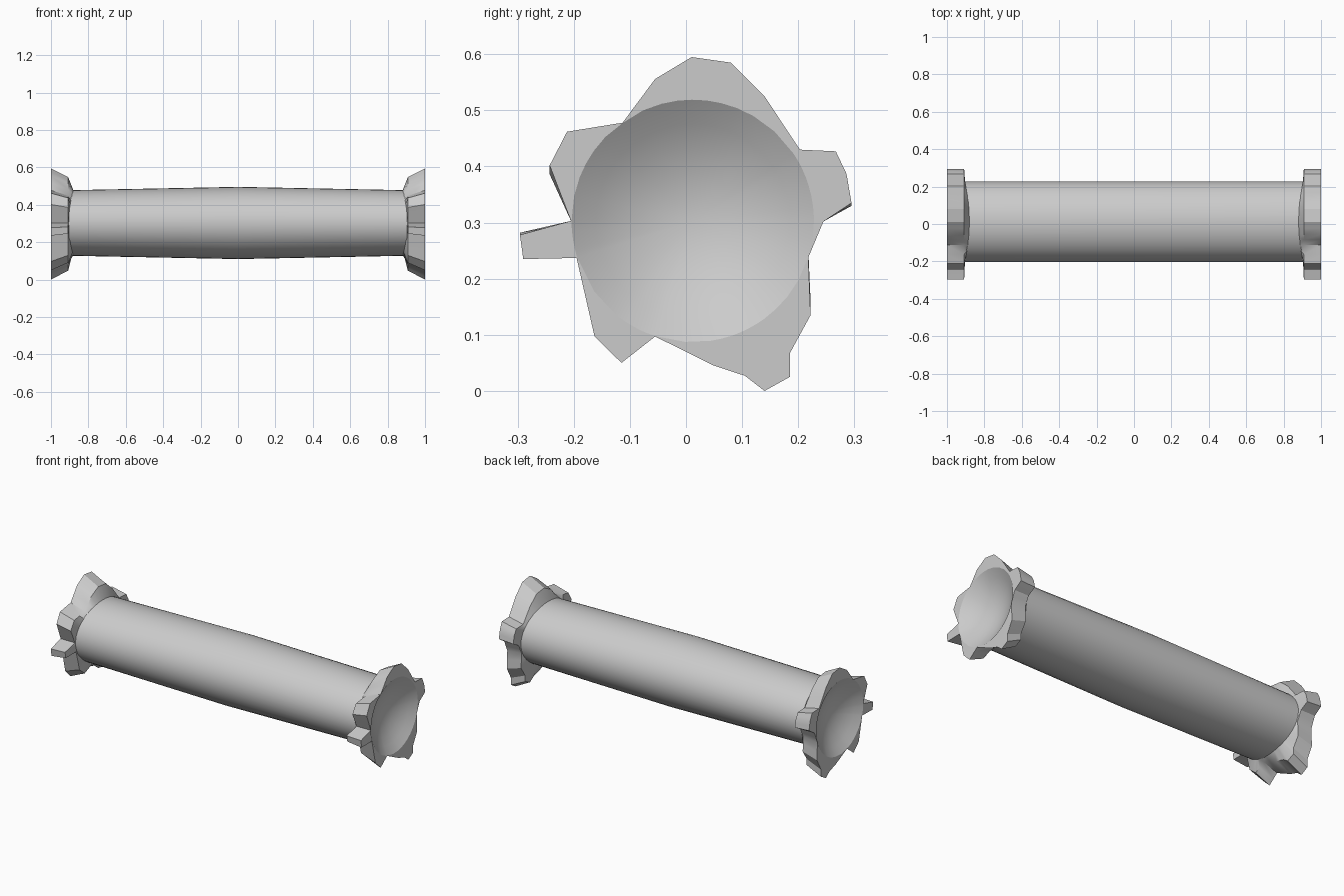
import bpy, bmesh
from math import sin, cos, pi, atan2, hypot

if "Cube" in bpy.data.objects:
    bpy.data.objects.remove(bpy.data.objects["Cube"])

CY, CZ, R = 0.012, 0.303, 0.216      # tube axis and radius

# ragged outline of the torn cuff (y, z), clockwise from the top
OUTLINE = [(0.01, 0.595), (0.08, 0.585), (0.14, 0.525), (0.203, 0.43), (0.267, 0.427),
           (0.286, 0.387), (0.295, 0.335), (0.245, 0.302), (0.218, 0.238), (0.222, 0.135),
           (0.185, 0.067), (0.185, 0.025), (0.14, 0.0), (0.105, 0.027), (0.05, 0.045),
           (-0.055, 0.097), (-0.115, 0.05), (-0.163, 0.097), (-0.195, 0.237), (-0.29, 0.235),
           (-0.296, 0.278), (-0.205, 0.303), (-0.243, 0.402), (-0.212, 0.462),
           (-0.113, 0.478), (-0.055, 0.556)]


def loft(name, rings, tip=None, angle=30):
    """Skin a list of point rings; optionally close the last ring to a tip."""
    bm = bmesh.new()
    loops = [[bm.verts.new(p) for p in ring] for ring in rings]
    n = len(loops[0])
    for a, b in zip(loops, loops[1:]):
        for i in range(n):
            j = (i + 1) % n
            bm.faces.new((a[i], a[j], b[j], b[i]))
    if tip:
        t = bm.verts.new(tip)
        for i in range(n):
            bm.faces.new((loops[-1][i], loops[-1][(i + 1) % n], t))
    bmesh.ops.recalc_face_normals(bm, faces=bm.faces)
    mesh = bpy.data.meshes.new(name)
    bm.to_mesh(mesh)
    bm.free()
    obj = bpy.data.objects.new(name, mesh)
    bpy.context.collection.objects.link(obj)
    bpy.ops.object.select_all(action='DESELECT')
    obj.select_set(True)
    bpy.context.view_layer.objects.active = obj
    bpy.ops.object.shade_smooth_by_angle(angle=angle * pi / 180)
    return obj


def oval(x, ry, rz, angles):
    return [(x, CY + ry * cos(a), CZ + rz * sin(a)) for a in angles]


# barrel: slightly flattened tube, fullest in the middle
turn = [2 * pi * i / 40 for i in range(40)]
loft("barrel", [oval(x, R, rz, turn) for x, rz in
                ((-0.91, 0.175), (0, 0.193), (0.91, 0.175))])

# cuff outline with midpoints so the bowl rim stays round
pts = []
for (y0, z0), (y1, z1) in zip(OUTLINE, OUTLINE[1:] + OUTLINE[:1]):
    pts += [(y0, z0), ((y0 + y1) / 2, (z0 + z1) / 2)]
ang = [atan2(z - CZ, y - CY) for y, z in pts]


def cuff(name, side):
    neck = [(side * (0.905 - 0.025 * sin(a) ** 2), CY + R * cos(a), CZ + 0.175 * sin(a))
            for a in ang]
    back = [(side * 0.908, y, CZ + (z - CZ) * 0.84) for y, z in pts]
    front = [(side, y, z) for y, z in pts]
    rim = [min(R, hypot(y - CY, z - CZ) - 0.0005) for y, z in pts]
    rings = [neck, back, front]
    # shallow bowl sunk into the end face
    for f in (1.0, 0.8, 0.6, 0.4, 0.2):
        x = side * (1 - 0.08 * (1 - f * f))
        rings.append([(x, CY + r * f * cos(a), CZ + r * f * sin(a))
                      for r, a in zip(rim, ang)])
    loft(name, rings, (side * 0.92, CY, CZ))


cuff("right_cuff", 1)
cuff("left_cuff", -1)
